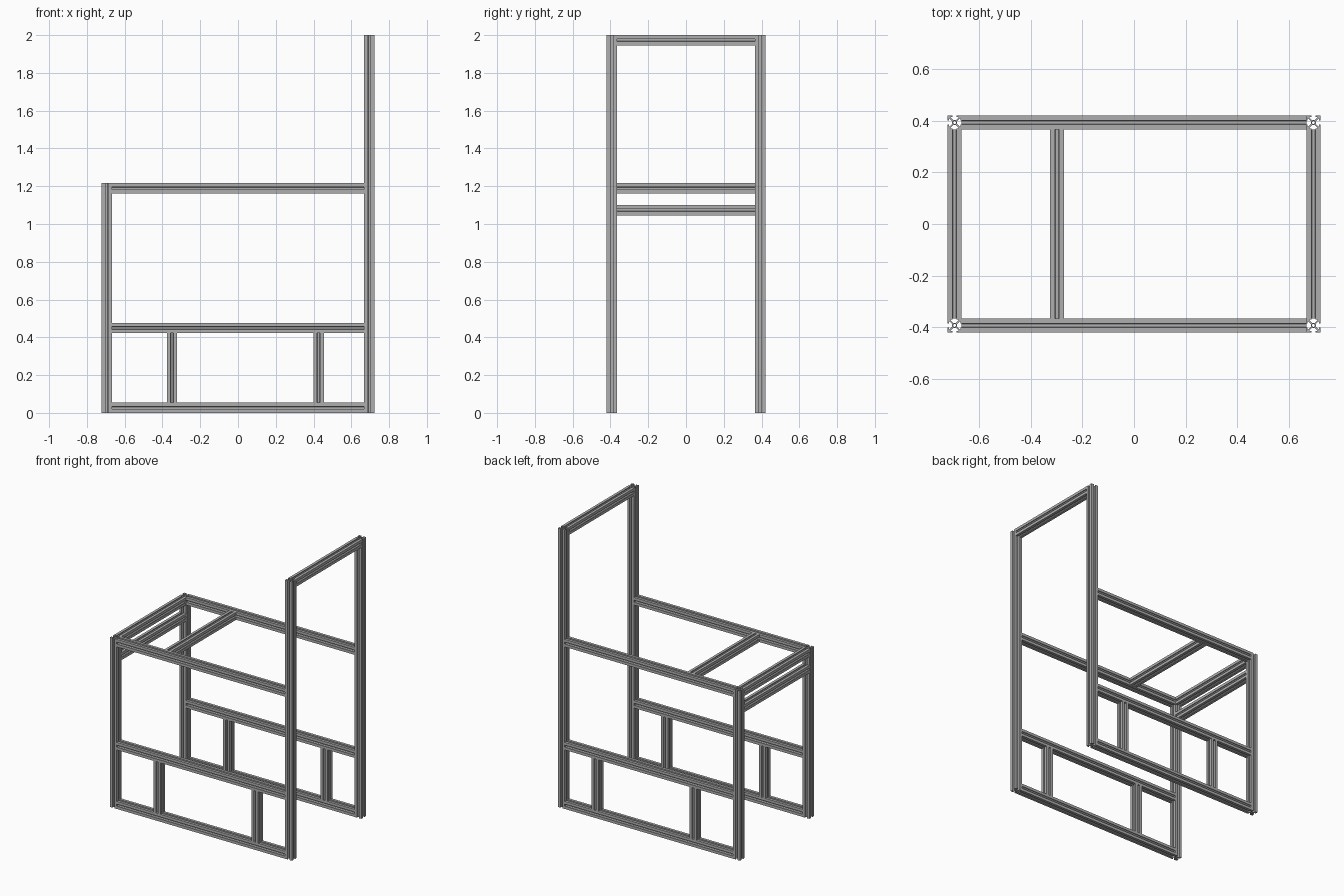
import bpy, bmesh, math
from mathutils import Matrix, Vector

cube = bpy.data.objects.get("Cube")
if cube:
    bpy.data.objects.remove(cube, do_unlink=True)

# Brushed aluminium colour
metal = bpy.data.materials.new("aluminium grey")
metal.use_nodes = True
colour = (0.43, 0.43, 0.43, 1)
metal.diffuse_color = colour
metal.node_tree.nodes["Principled BSDF"].inputs["Base Color"].default_value = colour

W = 0.054            # beam width
H = W / 2
POST_X = 0.722 - H   # post centre lines
POST_Y = 0.42 - H
TOP = 2.0            # tall post height
DECK = 1.216         # short post height

# One quarter of the slotted section, from the +x slot round to the +y slot
HALF_QUARTER = [(0.36, 0.2), (0.71, 0.55), (0.82, 0.55), (0.82, 0.28), (1, 0.28)]
QUARTER = HALF_QUARTER + [(1, 1)] + [(y, x) for x, y in reversed(HALF_QUARTER)]


def section():
    """Outer outline and centre bore of the slotted beam."""
    outer = []
    for k in range(4):
        turn = Matrix.Rotation(k * math.pi / 2, 3, "Z")
        outer += [turn @ Vector((x * H, y * H, 0)) for x, y in QUARTER]
    sides = 12
    bore = [Vector((math.cos(2 * math.pi * i / sides), math.sin(2 * math.pi * i / sides), 0)) * H * 0.2
            for i in range(sides)]
    return outer, bore


def beam(name, start, end):
    """Slotted beam between two points along one axis."""
    start, end = Vector(start), Vector(end)
    span = end - start
    bm = bmesh.new()
    edges = []
    for loop in section():
        verts = [bm.verts.new(p) for p in loop]
        edges += [bm.edges.new((v, verts[i - 1])) for i, v in enumerate(verts)]
    bmesh.ops.triangle_fill(bm, edges=edges, use_beauty=True, normal=(0, 0, 1))
    grown = bmesh.ops.extrude_face_region(bm, geom=bm.faces[:], use_keep_orig=True)
    moved = [g for g in grown["geom"] if isinstance(g, bmesh.types.BMVert)]
    bmesh.ops.translate(bm, verts=moved, vec=(0, 0, span.length))
    bmesh.ops.recalc_face_normals(bm, faces=bm.faces[:])
    # Swing the length onto its axis, keeping the section square
    if abs(span.x) > 0:
        bm.transform(Matrix.Rotation(math.pi / 2, 4, "Y"))
    elif abs(span.y) > 0:
        bm.transform(Matrix.Rotation(-math.pi / 2, 4, "X"))
    mesh = bpy.data.meshes.new(name)
    bm.to_mesh(mesh)
    bm.free()
    mesh.materials.append(metal)
    obj = bpy.data.objects.new(name, mesh)
    obj.location = start
    bpy.context.collection.objects.link(obj)


# Two matching side frames
MID = 0.45
for side, y in (("front", -POST_Y), ("back", POST_Y)):
    beam(side + "_short_post", (-POST_X, y, 0), (-POST_X, y, DECK))
    beam(side + "_tall_post", (POST_X, y, 0), (POST_X, y, TOP))
    for label, z in (("bottom", H), ("middle", MID), ("top", DECK - H)):
        beam(f"{side}_{label}_rail", (-POST_X + H, y, z), (POST_X - H, y, z))
    for label, x in (("right", -0.349), ("left", 0.427)):
        beam(f"{side}_{label}_strut", (x, y, W), (x, y, MID - H))

# Crossbars joining the frames
for name, x, z in (("end_upper_crossbar", -POST_X, DECK - H),
                   ("end_lower_crossbar", -POST_X, 1.073),
                   ("deck_crossbar", -0.298, DECK - H),
                   ("tall_crossbar", POST_X, TOP - H)):
    beam(name, (x, -POST_Y + H, z), (x, POST_Y - H, z))
